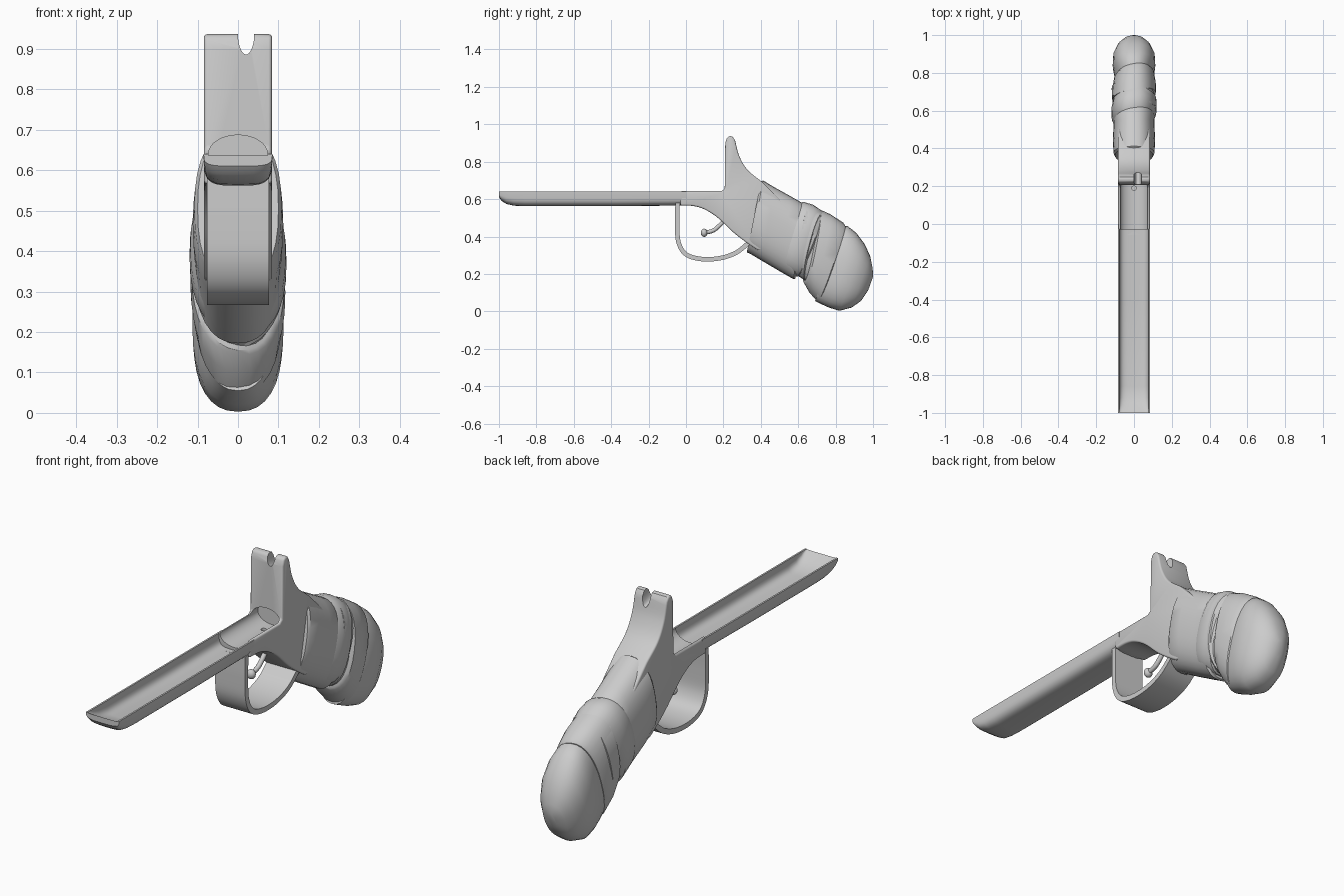
import bpy, bmesh, math
from mathutils import Vector

if "Cube" in bpy.data.objects:
    bpy.data.objects.remove(bpy.data.objects["Cube"])


def make_object(name, bm):
    bmesh.ops.recalc_face_normals(bm, faces=bm.faces[:])
    mesh = bpy.data.meshes.new(name)
    bm.to_mesh(mesh)
    bm.free()
    ob = bpy.data.objects.new(name, mesh)
    bpy.context.collection.objects.link(ob)
    return ob


def loft(name, rings):
    """Skin closed rings of equal length and cap both ends."""
    bm = bmesh.new()
    vs = [[bm.verts.new(p) for p in r] for r in rings]
    n = len(rings[0])
    for a, b in zip(vs, vs[1:]):
        for i in range(n):
            j = (i + 1) % n
            bm.faces.new((a[i], a[j], b[j], b[i]))
    bm.faces.new(vs[0])
    bm.faces.new(vs[-1])
    return make_object(name, bm)


def prism(name, outline, hw):
    """Side outline in (y, z), extruded across x."""
    return loft(name, [[(x, y, z) for y, z in outline] for x in (-hw, hw)])


def spline(pts, steps=6):
    """Smooth curve through (y, z) points."""
    p = [Vector(q) for q in pts]
    p = [2 * p[0] - p[1]] + p + [2 * p[-1] - p[-2]]
    out = []
    for a, b, c, d in zip(p, p[1:], p[2:], p[3:]):
        for k in range(steps):
            t = k / steps
            out.append(0.5 * (2 * b + (c - a) * t + (2 * a - 5 * b + 4 * c - d) * t * t
                              + (3 * b - a - 3 * c + d) * t ** 3))
    return out + [p[-2]]


def power(v, e):
    return math.copysign(abs(v) ** e, v)


def wrap(name, stations, skew=0.0, n=32):
    """Stations: top y, z, bottom y, z, half width; skew slants the ring along the grip."""
    rings = []
    for ty, tz, by, bz, hw in stations:
        ring = []
        for i in range(n):
            a = 2 * math.pi * i / n
            x, h = hw * power(math.cos(a), 0.85), 0.5 + 0.5 * power(math.sin(a), 0.85)
            ring.append((x, by + (ty - by) * h + skew * x * 0.83,
                         bz + (tz - bz) * h - skew * x * 0.55))
        rings.append(ring)
    return loft(name, rings)


def cylinder(name, start, end, rx, rz, n=32):
    """Elliptical rod lying in the y-z plane, or along any axis near y."""
    a, b = Vector(start), Vector(end)
    d = (b - a).normalized()
    u = Vector((1, 0, 0)) if abs(d.x) < 0.9 else Vector((0, 1, 0))
    w = d.cross(u)
    return loft(name, [[c + u * rx * math.cos(t) + w * rz * math.sin(t)
                        for t in [2 * math.pi * i / n for i in range(n)]] for c in (a, b)])


# Barrel: long trough, open on top, with an upturned front end
def trough(y, zb, depth, m=16):
    def u(hw, d):
        return [(hw * power(math.cos(t), 0.5), y, 0.64 - d * power(math.sin(t), 0.5) if 0 < i < m else 0.64)
                for i, t in enumerate([math.pi * k / m for k in range(m + 1)])]
    return u(0.085, 0.64 - zb) + u(0.077, depth)[::-1]


loft("barrel_trough", [trough(*s) for s in [
    (-1.0, 0.61, 0.003), (-0.985, 0.59, 0.012), (-0.96, 0.574, 0.03), (-0.92, 0.565, 0.05),
    (-0.86, 0.562, 0.06), (-0.4, 0.562, 0.062), (0.0, 0.566, 0.06)]])

# Frame: breech block, upright fork and tang running into the grip
back = spline([(0.262, 0.915), (0.285, 0.83), (0.33, 0.755), (0.41, 0.69)])
belly = spline([(0.38, 0.33), (0.32, 0.37), (0.25, 0.425), (0.17, 0.50), (0.10, 0.545),
                (0.04, 0.563), (-0.03, 0.566)])
outline = [(-0.03, 0.643), (0.19, 0.643), (0.207, 0.655), (0.21, 0.9), (0.22, 0.93), (0.235, 0.938),
           (0.25, 0.933)] + [tuple(p) for p in back] + [(0.55, 0.55), (0.5, 0.3)] + [tuple(p) for p in belly]
frame = prism("frame", outline, 0.084)
bev = frame.modifiers.new("round", 'BEVEL')
bev.width, bev.segments, bev.limit_method, bev.angle_limit = 0.012, 3, 'ANGLE', math.radians(40)

# Cutters: barrel socket, fork notch and screw hole
cutters = [
    cylinder("socket_cutter", (0, -0.2, 0.64), (0, 0.25, 0.64), 0.073, 0.047),
    cylinder("notch_cutter", (0.02, 0.15, 0.955), (0.02, 0.36, 0.895), 0.02, 0.05),
    cylinder("hole_cutter", (0, 0.19, 0.7), (0, 0.19, 0.56), 0.012, 0.012, 16)]
for c in cutters:
    c.hide_render = True
    mod = frame.modifiers.new("cut", 'BOOLEAN')
    mod.operation, mod.object, mod.solver = 'DIFFERENCE', c, 'EXACT'
bpy.context.view_layer.objects.active = frame
frame.select_set(True)
bpy.ops.object.convert(target='MESH')
for c in cutters:
    bpy.data.objects.remove(c)

# Trigger guard: wide bent strip
path = spline([(-0.045, 0.58), (-0.047, 0.47), (-0.04, 0.37), (0.0, 0.305), (0.08, 0.28),
               (0.18, 0.284), (0.27, 0.315), (0.345, 0.375)])
inner, outer = [], []
for i, p in enumerate(path):
    d = (path[min(i + 1, len(path) - 1)] - path[max(i - 1, 0)]).normalized()
    nrm = Vector((-d.y, d.x)) * 0.012
    inner.append(tuple(p + nrm))
    outer.append(tuple(p - nrm))
guard = prism("trigger_guard", inner + outer[::-1], 0.077)

# Trigger: bent rod with a button end
pts = spline([(0.23, 0.51), (0.18, 0.46), (0.145, 0.432), (0.10, 0.42)], 4)
rings = []
for i, p in enumerate(pts):
    d = (pts[min(i + 1, len(pts) - 1)] - pts[max(i - 1, 0)]).normalized()
    rings.append([(0.011 * math.cos(t), p.x - d.y * 0.011 * math.sin(t), p.y + d.x * 0.011 * math.sin(t))
                  for t in [math.pi * k / 6 for k in range(12)]])
loft("trigger", rings)
bm = bmesh.new()
bmesh.ops.create_uvsphere(bm, u_segments=16, v_segments=10, radius=0.021)
bmesh.ops.scale(bm, vec=(1, 0.85, 1.05), verts=bm.verts[:])
bmesh.ops.translate(bm, vec=(0, 0.097, 0.42), verts=bm.verts[:])
make_object("trigger_button", bm)

# Grip core and rounded pommel
wrap("grip_core", [(0.42, 0.66, 0.37, 0.34, 0.09), (0.62, 0.56, 0.53, 0.23, 0.098),
                   (0.74, 0.5, 0.63, 0.17, 0.1), (0.84, 0.44, 0.71, 0.08, 0.095)])
wrap("pommel", [(0.83, 0.46, 0.69, 0.055, 0.095), (0.865, 0.455, 0.72, 0.04, 0.104),
                (0.91, 0.42, 0.765, 0.02, 0.113), (0.955, 0.36, 0.82, 0.003, 0.11),
                (0.985, 0.295, 0.885, 0.02, 0.088), (0.998, 0.23, 0.935, 0.055, 0.058),
                (1.0, 0.185, 0.975, 0.115, 0.02)])

# Grip wraps: overlapping slanted cloth bands
wrap("front_wrap", [(0.402, 0.695, 0.325, 0.315, 0.1), (0.412, 0.7, 0.34, 0.31, 0.108),
                    (0.47, 0.665, 0.41, 0.268, 0.112), (0.56, 0.615, 0.5, 0.215, 0.108),
                    (0.63, 0.575, 0.575, 0.172, 0.11), (0.64, 0.565, 0.585, 0.175, 0.1)])
wrap("middle_wrap", [(0.60, 0.58, 0.49, 0.235, 0.105), (0.63, 0.585, 0.52, 0.215, 0.118),
                     (0.68, 0.57, 0.56, 0.19, 0.12), (0.73, 0.535, 0.59, 0.185, 0.11),
                     (0.74, 0.52, 0.60, 0.19, 0.098)], skew=0.15)
wrap("rear_wrap", [(0.70, 0.53, 0.63, 0.155, 0.1), (0.715, 0.545, 0.635, 0.145, 0.115),
                   (0.77, 0.52, 0.66, 0.10, 0.117), (0.84, 0.475, 0.70, 0.055, 0.108),
                   (0.85, 0.46, 0.71, 0.055, 0.098)], skew=0.2)
wrap("cross_band", [(0.66, 0.55, 0.61, 0.2, 0.1), (0.67, 0.562, 0.615, 0.195, 0.117),
                    (0.74, 0.53, 0.64, 0.16, 0.118), (0.75, 0.515, 0.645, 0.165, 0.1)], skew=-0.3)

# Smooth shading with sharp edges kept
bpy.ops.object.select_all(action='SELECT')
bpy.ops.object.shade_smooth_by_angle(angle=math.radians(35))
